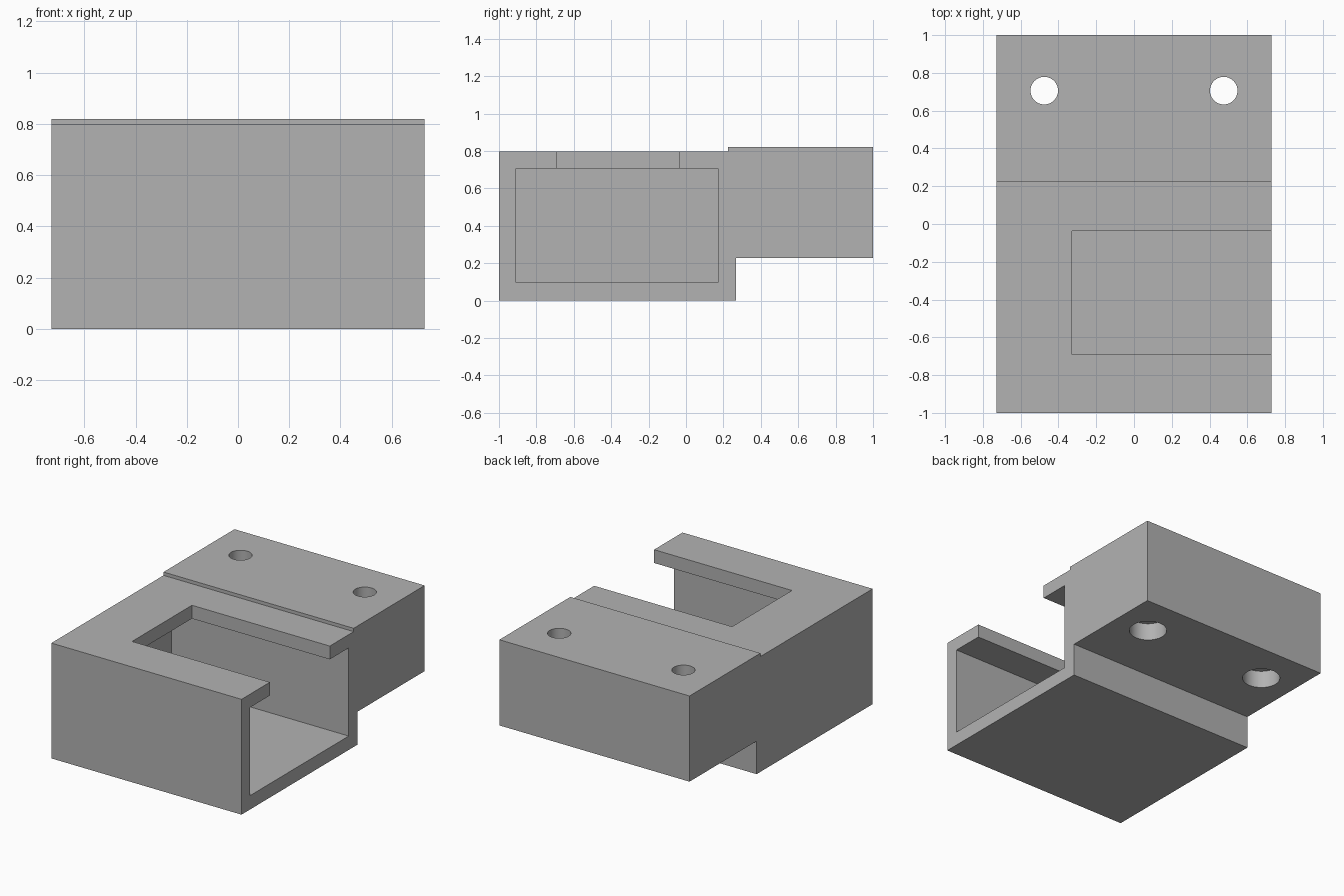
import bpy
import bmesh
from mathutils import Matrix, Vector

cube = bpy.data.objects.get("Cube")
if cube:
    bpy.data.objects.remove(cube, do_unlink=True)

HALF_W = 0.727                                # half width of the whole body
BODY_TOP, MOUNT_TOP, MOUNT_BASE = 0.797, 0.82, 0.228

grey = bpy.data.materials.new("plain grey")
grey.use_nodes = True
colour = (0.448, 0.448, 0.448, 1)
grey.diffuse_color = colour
grey.node_tree.nodes["Principled BSDF"].inputs["Base Color"].default_value = colour


def make_object(name, bm):
    bmesh.ops.recalc_face_normals(bm, faces=bm.faces)
    mesh = bpy.data.meshes.new(name)
    bm.to_mesh(mesh)
    bm.free()
    mesh.materials.append(grey)
    obj = bpy.data.objects.new(name, mesh)
    bpy.context.collection.objects.link(obj)
    return obj


def box(name, low, high):
    low, high = Vector(low), Vector(high)
    bm = bmesh.new()
    bmesh.ops.create_cube(bm, size=1, matrix=Matrix.Translation((low + high) / 2)
                          @ Matrix.Diagonal((*(high - low), 1)))
    return make_object(name, bm)


def cylinder(name, x, y, radius, bottom, top):
    bm = bmesh.new()
    bmesh.ops.create_cone(bm, cap_ends=True, segments=48, radius1=radius, radius2=radius,
                          depth=top - bottom,
                          matrix=Matrix.Translation((x, y, (bottom + top) / 2)))
    return make_object(name, bm)


def cut(target, cutter):
    mod = target.modifiers.new("cut", "BOOLEAN")
    mod.operation = "DIFFERENCE"
    mod.solver = "EXACT"
    mod.object = cutter
    bpy.context.view_layer.objects.active = target
    bpy.ops.object.modifier_apply(modifier=mod.name)
    bpy.data.objects.remove(cutter, do_unlink=True)


# Housing and rear mounting block: one stepped side profile, extruded across
profile = [(-1, 0), (0.267, 0), (0.267, MOUNT_BASE), (1, MOUNT_BASE),
           (1, MOUNT_TOP), (0.225, MOUNT_TOP), (0.225, BODY_TOP), (-1, BODY_TOP)]
bm = bmesh.new()
side = bm.faces.new([bm.verts.new((-HALF_W, y, z)) for y, z in profile])
extruded = bmesh.ops.extrude_face_region(bm, geom=[side])["geom"]
bmesh.ops.translate(bm, vec=(2 * HALF_W, 0, 0),
                    verts=[v for v in extruded if isinstance(v, bmesh.types.BMVert)])
housing = make_object("mounting_housing", bm)

# Hollow chamber, open on the left side
cut(housing, box("chamber_cutter", (-0.63, -0.909, 0.096), (1, 0.171, 0.705)))
# Slot through the chamber roof
cut(housing, box("slot_cutter", (-0.327, -0.69, 0.5), (1, -0.036, 1)))

# Screw holes, counterbored from below
for x in (-0.475, 0.475):
    cut(housing, cylinder("hole_cutter", x, 0.706, 0.073, 0, 1))
    cut(housing, cylinder("counterbore_cutter", x, 0.706, 0.12, 0, MOUNT_BASE + 0.12))

# Smooth hole walls, crisp edges elsewhere
bpy.ops.object.select_all(action="DESELECT")
housing.select_set(True)
bpy.context.view_layer.objects.active = housing
bpy.ops.object.shade_smooth_by_angle()
